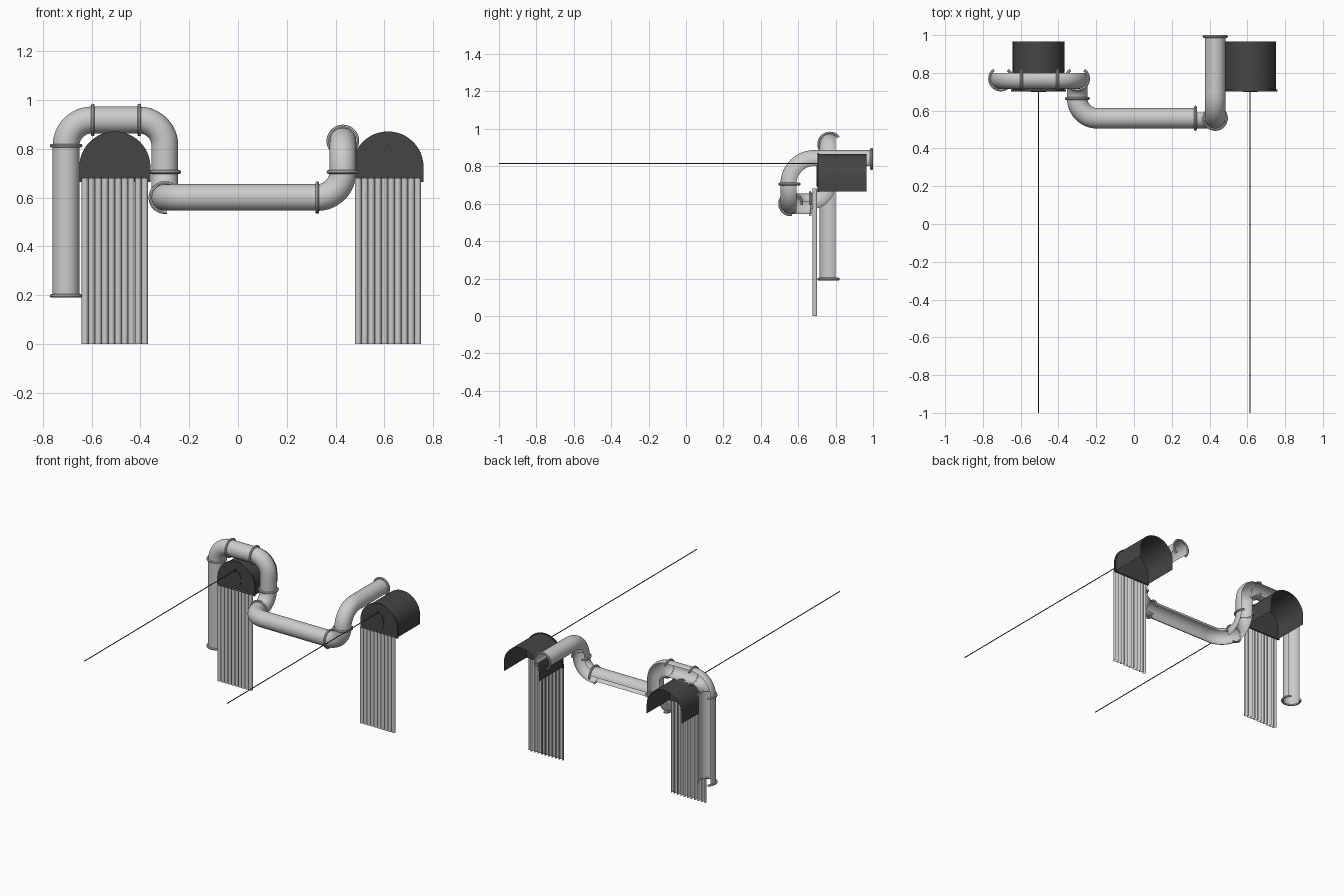
import bpy
from math import sin, cos, pi, radians
from mathutils import Vector as V, Quaternion

if "Cube" in bpy.data.objects:
    bpy.data.objects.remove(bpy.data.objects["Cube"])

R = 0.055          # pipe radius
PIPE_GAP = 57      # half angle of the open back, degrees
RING_GAP = 38

dark = bpy.data.materials.new("dark_hood")
dark.diffuse_color = (0.06, 0.06, 0.06, 1)
dark.use_nodes = True
dark.node_tree.nodes["Principled BSDF"].inputs["Base Color"].default_value = dark.diffuse_color


def make(name, verts, faces, mat=None):
    me = bpy.data.meshes.new(name)
    me.from_pydata([tuple(v) for v in verts], [], faces)
    me.update()
    ob = bpy.data.objects.new(name, me)
    bpy.context.collection.objects.link(ob)
    if mat:
        me.materials.append(mat)
    bpy.ops.object.select_all(action='DESELECT')
    ob.select_set(True)
    bpy.context.view_layer.objects.active = ob
    bpy.ops.object.shade_smooth_by_angle(angle=radians(40))
    return ob


def arc_dirs(t, o, gap, n):
    """Unit directions round axis t, leaving a gap centred on o."""
    s = t.cross(o)
    for i in range(n + 1):
        a = radians(gap + (360 - 2 * gap) * i / n)
        yield cos(a) * o + sin(a) * s


def trough(name, stations, r=R, gap=PIPE_GAP, n=24):
    verts, faces = [], []
    for p, t, o in stations:
        verts += [p + r * d for d in arc_dirs(t, o, gap, n)]
    w = n + 1
    for k in range(len(stations) - 1):
        for i in range(n):
            a = k * w + i
            faces.append((a, a + 1, a + w + 1, a + w))
    return make(name, verts, faces)


def straight(name, p0, p1, o, **kw):
    p0, p1, o = V(p0), V(p1), V(o).normalized()
    t = (p1 - p0).normalized()
    return trough(name, [(p0, t, o), (p1, t, o)], **kw)


def elbow(name, c, r0, r1, o, n=12):
    c, r0, r1, o = V(c), V(r0), V(r1), V(o).normalized()
    axis = r0.cross(r1).normalized()
    st = []
    for i in range(n + 1):
        a = pi / 2 * i / n
        t = (r1 * cos(a) - r0 * sin(a)).normalized()
        st.append((c + r0 * cos(a) + r1 * sin(a), t, Quaternion(axis, a) @ o))
    return trough(name, st)


def flange(name, p, t, o, n=28, m=8, minor=0.0075):
    p, t, o = V(p), V(t).normalized(), V(o).normalized()
    verts, faces = [], []
    for d in arc_dirs(t, o, RING_GAP, n):
        for j in range(m):
            b = 2 * pi * j / m
            verts.append(p + d * (0.0595 + minor * cos(b)) + t * minor * sin(b))
    for i in range(n):
        for j in range(m):
            k = (j + 1) % m
            faces.append((i * m + j, i * m + k, (i + 1) * m + k, (i + 1) * m + j))
    faces += [tuple(range(m))[::-1], tuple(range(n * m, n * m + m))]
    return make(name, verts, faces)


X, Y, Z = (1, 0, 0), (0, 1, 0), (0, 0, 1)
B = 0.105                       # bend radius
xl, xr, xv = -0.705, -0.30, 0.43
yb, yf = 0.769, 0.56            # rear and front pipe planes
zt, zm, ze = 0.918, 0.60, 0.832

# left arch
straight("left_down_pipe", (xl, yb, 0.197), (xl, yb, zt - B), Y)
elbow("arch_left_elbow", (xl + B, yb, zt - B), (-B, 0, 0), (0, 0, B), Y)
straight("arch_top_pipe", (xl + B, yb, zt), (xr - B, yb, zt), Y)
elbow("arch_right_elbow", (xr - B, yb, zt - B), (0, 0, B), (B, 0, 0), Y)
straight("arch_right_pipe", (xr, yb, zt - B), (xr, yb, zm + B), Y)
elbow("drop_elbow", (xr, yb - B, zm + B), (0, B, 0), (0, 0, -B), Y)

# low crossing pipe
elbow("cross_left_elbow", (xr + B, yf + B, zm), (-B, 0, 0), (0, -B, 0), (1, 0, -1))
straight("cross_pipe", (xr + B, yf, zm), (xv - B, yf, zm), (0, 1, -1))
elbow("cross_right_elbow", (xv - B, yf, zm + B), (0, 0, -B), (B, 0, 0), Y)

# rear exit pipe
H = ze - zm - B
elbow("exit_elbow", (xv, yf + H, ze - H), (0, -H, 0), (0, 0, H), Y)
straight("exit_pipe", (xv, yf + H, ze), (xv, 0.994, ze), (0, 0, -1))

# joint flanges
for i, (p, t, o) in enumerate([
        ((xl, yb, 0.197), Z, Y), ((xl, yb, zt - B), Z, Y),
        ((xl + B + 0.005, yb, zt), X, Y), ((xr - B, yb, zt), X, Y),
        ((xr, yb, zm + B), Z, Y), ((xr, yb - B, zm), Y, (1, 0, -1)),
        ((xv - B, yf, zm), X, (0, 1, -1)), ((xv, yf, zm + B), Z, Y),
        ((xv, 0.9925, ze), Y, (0, 0, -1))]):
    flange(f"pipe_flange_{i + 1}", p, t, o)


def arch(cx, half, bottom, top, n=24):
    """Round-topped outline in x and z."""
    zc = top - half
    pts = [(cx + half, bottom)]
    pts += [(cx + half * cos(pi * i / n), zc + half * sin(pi * i / n)) for i in range(n + 1)]
    return pts + [(cx - half, bottom)]


def loft(name, outline, y0, y1, closed, mat):
    n = len(outline)
    verts = [(x, y, z) for y in (y0, y1) for x, z in outline]
    faces = [(i, (i + 1) % n, (i + 1) % n + n, i + n) for i in range(n if closed else n - 1)]
    if closed:
        faces += [tuple(range(n))[::-1], tuple(range(n, 2 * n))]
    return make(name, verts, faces, mat)


# hoods with tube curtains and rods
for side, cx in (("left", -0.505), ("right", 0.615)):
    loft(side + "_hood_shell", arch(cx, 0.137, 0.665, 0.866), 0.705, 0.966, False, dark)
    loft(side + "_hood_front", arch(cx, 0.146, 0.663, 0.871), 0.702, 0.711, True, dark)
    oval = [(cx + 0.039 * cos(2 * pi * i / 24), 0.747 + 0.056 * sin(2 * pi * i / 24)) for i in range(24)]
    loft(side + "_hood_oval", oval, 0.698, 0.704, True, dark)
    rod = [(cx + 0.003 * cos(pi * i / 4), 0.815 + 0.003 * sin(pi * i / 4)) for i in range(8)]
    loft(side + "_rod", rod, -1.0, 0.71, True, dark)
    for i in range(10):
        x = cx + (i - 4.5) * 0.0272
        straight(f"{side}_tube_{i + 1}", (x, 0.6895, 0), (x, 0.6895, 0.68), Y,
                 r=0.0136, gap=RING_GAP, n=12)
